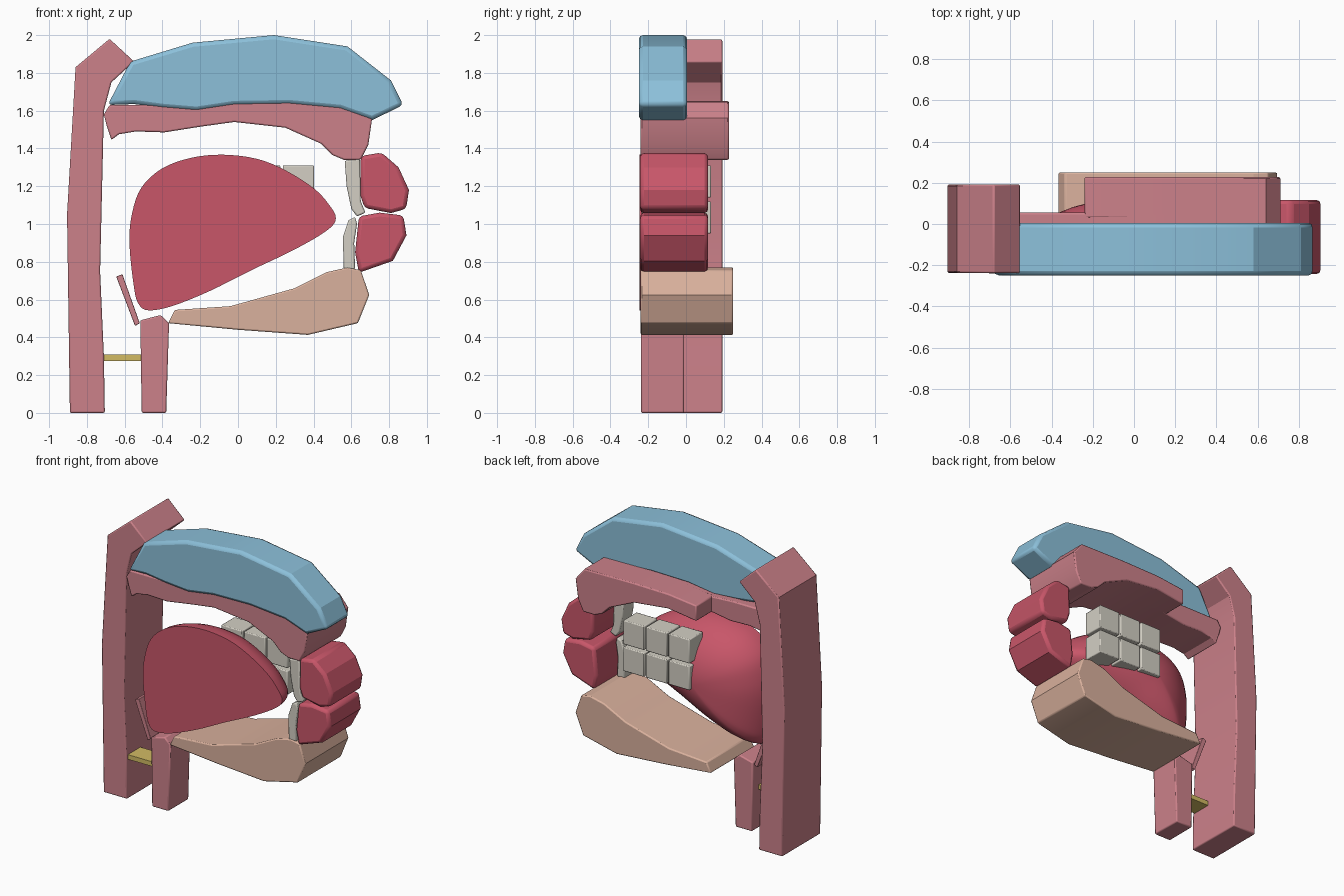
import bpy, bmesh, math
from mathutils import Vector


def material(name, rgb):
    """Flat material from 0-255 display colour."""
    m = bpy.data.materials.new(name)
    m.diffuse_color = [((c / 255 + 0.055) / 1.055) ** 2.4 for c in rgb] + [1]
    return m


PINK = material("tissue pink", (204, 129, 138))
BLUE = material("cavity blue", (140, 192, 218))
RED = material("muscle red", (200, 86, 105))
TAN = material("jaw tan", (218, 177, 157))
IVORY = material("tooth ivory", (211, 207, 196))
GOLD = material("fold gold", (210, 187, 100))


def finish(bm, name, mat, bevel=0.0, segments=2, angle=30):
    bmesh.ops.recalc_face_normals(bm, faces=bm.faces)
    me = bpy.data.meshes.new(name)
    bm.to_mesh(me)
    bm.free()
    me.materials.append(mat)
    ob = bpy.data.objects.new(name, me)
    bpy.context.collection.objects.link(ob)
    if bevel:
        mod = ob.modifiers.new("rounded edges", 'BEVEL')
        mod.width, mod.segments = bevel, segments
        mod.limit_method, mod.angle_limit = 'ANGLE', math.radians(50)
    bpy.ops.object.select_all(action='DESELECT')
    ob.select_set(True)
    bpy.context.view_layer.objects.active = ob
    bpy.ops.object.shade_smooth_by_angle(angle=math.radians(angle))
    return ob


def slab(name, profile, y0, y1, mat, bevel=0.008, angle=20):
    """Extrude an x-z outline from y0 to y1."""
    bm = bmesh.new()
    face = bm.faces.new([bm.verts.new((x, y0, z)) for x, z in profile])
    ext = bmesh.ops.extrude_face_region(bm, geom=[face])
    moved = [v for v in ext["geom"] if isinstance(v, bmesh.types.BMVert)]
    bmesh.ops.translate(bm, verts=moved, vec=(0, y1 - y0, 0))
    # keep the starting cap so the slab is closed
    if not face.is_valid:
        bmesh.ops.holes_fill(bm, edges=bm.edges)
    return finish(bm, name, mat, bevel, 2, angle)


def smooth_loop(points, steps):
    """Closed Catmull-Rom curve through the points."""
    p = [Vector(q) for q in points]
    n, out = len(p), []
    for i in range(n):
        a, b, c, d = (p[(i + k) % n] for k in (-1, 0, 1, 2))
        for s in range(steps):
            t = s / steps
            out.append(0.5 * (2 * b + (c - a) * t + (2 * a - 5 * b + 4 * c - d) * t ** 2
                              + (3 * b - a - 3 * c + d) * t ** 3))
    return out


# Throat back wall with hooked top
slab("throat_wall", [(-0.89, 0), (-0.705, 0), (-0.71, 0.3), (-0.73, 0.75), (-0.71, 1.6),
                     (-0.67, 1.75), (-0.55, 1.86), (-0.68, 1.98), (-0.86, 1.83),
                     (-0.905, 1.05)], -0.238, 0.192, PINK)

# Nasal cavity arch
slab("nasal_cavity", [(-0.69, 1.63), (-0.57, 1.86), (-0.24, 1.96), (0.19, 2.0), (0.58, 1.94),
                      (0.81, 1.76), (0.875, 1.63), (0.71, 1.55), (0.54, 1.61), (0.27, 1.635),
                      (-0.02, 1.63), (-0.22, 1.6), (-0.4, 1.615), (-0.55, 1.635)],
     -0.25, 0.006, BLUE, 0.022)

# Palate: full-length near slab, shorter hard palate behind it
hard = [(-0.2, 1.515), (-0.02, 1.54), (0.25, 1.51), (0.44, 1.425), (0.5, 1.365), (0.56, 1.34),
        (0.65, 1.34), (0.69, 1.42), (0.71, 1.56), (0.64, 1.645), (0.27, 1.65), (-0.02, 1.645)]
slab("soft_palate", hard + [(-0.22, 1.62), (-0.4, 1.63), (-0.68, 1.63), (-0.71, 1.58),
                            (-0.695, 1.52), (-0.67, 1.445), (-0.63, 1.475), (-0.54, 1.49),
                            (-0.39, 1.485)], -0.24, 0.055, PINK)
slab("hard_palate", hard + [(-0.24, 1.62), (-0.24, 1.51)], 0.03, 0.228, PINK)

# Lower jaw
slab("lower_jaw", [(-0.37, 0.475), (-0.335, 0.545), (-0.04, 0.565), (0.3, 0.66), (0.47, 0.745),
                   (0.58, 0.77), (0.65, 0.755), (0.695, 0.625), (0.635, 0.475), (0.37, 0.413),
                   (0, 0.44)], -0.24, 0.25, TAN)

# Lips
slab("upper_lip", [(0.65, 1.36), (0.76, 1.378), (0.85, 1.3), (0.905, 1.18), (0.89, 1.08),
                   (0.81, 1.058), (0.67, 1.085), (0.648, 1.15)], -0.243, 0.117, RED, 0.02)
slab("lower_lip", [(0.64, 1.04), (0.75, 1.06), (0.875, 1.045), (0.892, 0.94), (0.82, 0.805),
                   (0.64, 0.742), (0.62, 0.85)], -0.243, 0.117, RED, 0.02)

# Front teeth
slab("upper_front_tooth", [(0.565, 1.335), (0.645, 1.345), (0.65, 1.12), (0.675, 1.06),
                           (0.63, 1.04), (0.6, 1.08), (0.575, 1.2)], -0.235, -0.11, IVORY)
slab("lower_front_tooth", [(0.56, 0.76), (0.62, 0.76), (0.615, 0.9), (0.63, 1.0), (0.62, 1.037),
                           (0.585, 1.02), (0.555, 0.93)], -0.235, -0.11, IVORY)

# Back teeth, two rows of three blocks
for row, z in (("lower", 0.95), ("upper", 1.14)):
    for i in range(3):
        x = 0.402 - 0.178 * i
        slab(f"{row}_back_tooth_{i + 1}", [(x, z), (x, z + 0.17), (x - 0.165, z + 0.17),
                                           (x - 0.165, z)], -0.02, 0.132, IVORY, 0.006)

# Windpipe wall, flap and vocal fold
slab("windpipe_wall", [(-0.51, 0), (-0.38, 0), (-0.365, 0.475), (-0.41, 0.518), (-0.517, 0.49)],
     -0.238, -0.01, PINK)
slab("throat_flap", [(-0.645, 0.722), (-0.612, 0.734), (-0.52, 0.475), (-0.545, 0.46)],
     -0.235, -0.02, PINK, 0.003)
slab("vocal_fold", [(-0.715, 0.275), (-0.51, 0.275), (-0.51, 0.308), (-0.715, 0.308)],
     -0.22, -0.08, GOLD, 0)

# Tongue: flat cut face at the front, domed behind
outline = smooth_loop([(-0.575, 0.9), (-0.55, 0.66), (-0.525, 0.575), (-0.475, 0.543),
                       (-0.35, 0.565), (-0.15, 0.645), (0.07, 0.755), (0.3, 0.865),
                       (0.47, 0.965), (0.518, 1.03), (0.48, 1.105), (0.4, 1.19), (0.25, 1.285),
                       (0.1, 1.345), (-0.08, 1.367), (-0.25, 1.35), (-0.4, 1.295),
                       (-0.51, 1.195), (-0.56, 1.06)], 4)
centre = Vector((-0.12, 0.98))
bm = bmesh.new()
rings = []
for k in range(12):
    a = math.pi / 2 * k / 12
    rings.append([bm.verts.new((q.x, -0.245 + 0.355 * math.sin(a), q.y))
                  for q in (centre + (p - centre) * math.cos(a) for p in outline)])
bm.faces.new(rings[0])
n = len(outline)
for r, s in zip(rings, rings[1:]):
    for i in range(n):
        j = (i + 1) % n
        bm.faces.new((r[i], r[j], s[j], s[i]))
tip = bm.verts.new((centre.x, 0.11, centre.y))
for i in range(n):
    bm.faces.new((rings[-1][i], rings[-1][(i + 1) % n], tip))
finish(bm, "tongue", RED, 0, 1, 40)
